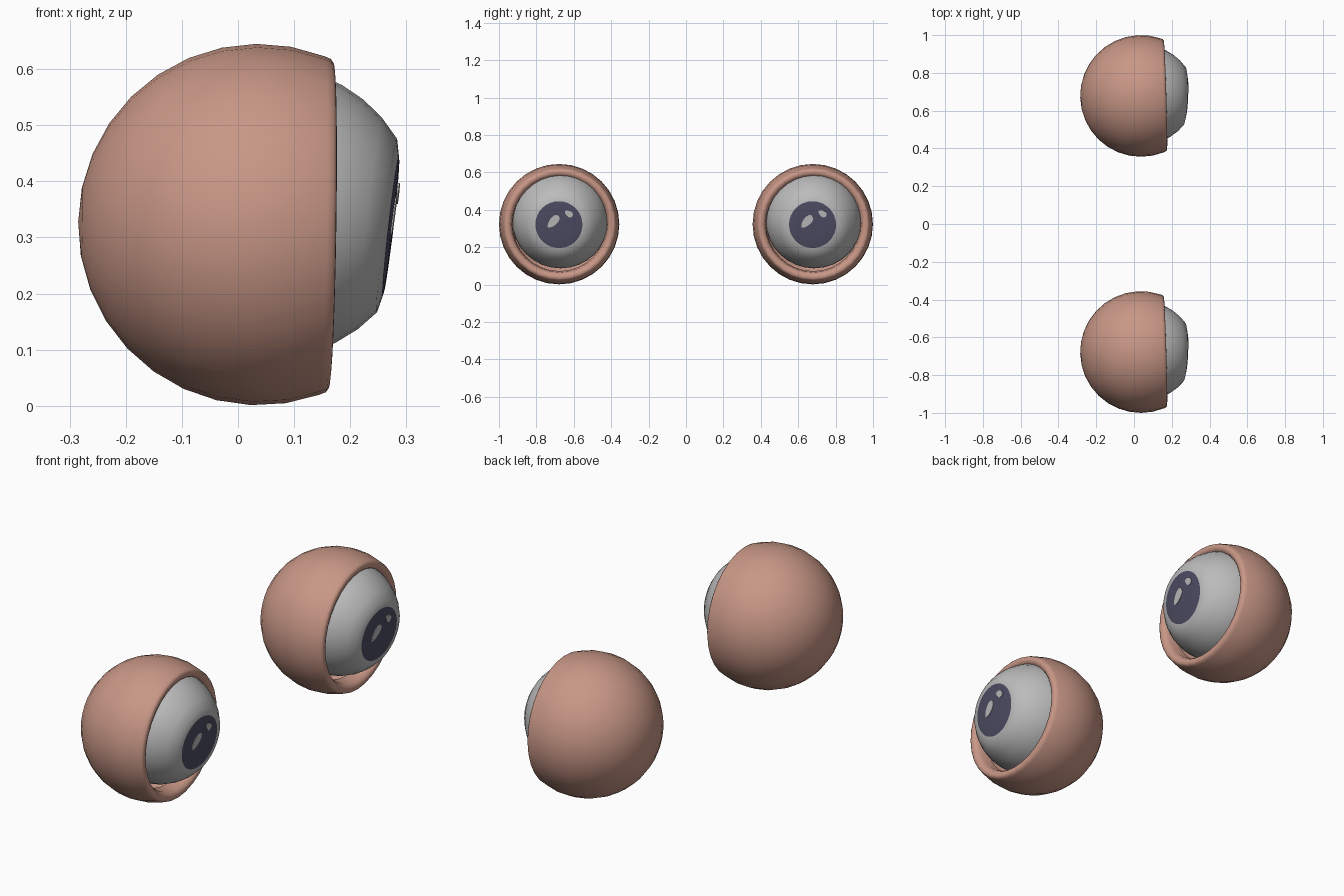
import bpy, bmesh, math
from mathutils import Vector, Euler

if "Cube" in bpy.data.objects:
    bpy.data.objects.remove(bpy.data.objects["Cube"])


def material(name, rgb):
    m = bpy.data.materials.new(name)
    m.diffuse_color = (*rgb, 1)
    m.use_nodes = True
    m.node_tree.nodes["Principled BSDF"].inputs["Base Color"].default_value = m.diffuse_color
    return m


SKIN = material("skin", (0.58, 0.31, 0.24))
WHITE = material("eye_white", (0.50, 0.50, 0.50))
DARK = material("pupil_dark", (0.073, 0.073, 0.125))
SEGS = 32


def make_object(name, bm, mats, loc, rot):
    bmesh.ops.recalc_face_normals(bm, faces=bm.faces[:])
    for f in bm.faces:
        f.smooth = True
    me = bpy.data.meshes.new(name)
    bm.to_mesh(me)
    bm.free()
    for m in mats:
        me.materials.append(m)
    ob = bpy.data.objects.new(name, me)
    ob.location = loc
    ob.rotation_euler = rot
    bpy.context.collection.objects.link(ob)
    return ob


def lathe(profile):
    """Spin (axial, radius) points about the local x axis."""
    bm = bmesh.new()
    rings = []
    for a, r in profile:
        if r < 1e-5:
            rings.append([bm.verts.new((a, 0, 0))] * SEGS)
        else:
            rings.append([bm.verts.new((a, r * math.cos(t), r * math.sin(t)))
                          for t in (2 * math.pi * i / SEGS for i in range(SEGS))])
    for p, q in zip(rings, rings[1:]):
        for i in range(SEGS):
            j = (i + 1) % SEGS
            vs = list(dict.fromkeys((p[i], p[j], q[j], q[i])))
            bm.faces.new(vs)
    return bm


def arc(radius, start, end, n):
    """Circle points from start to end, in degrees away from +x."""
    pts = []
    for i in range(n + 1):
        t = math.radians(start + (end - start) * i / n)
        pts.append((radius * math.cos(t), max(0, radius * math.sin(t))))
    return pts


def glint(name, cy, cz, half_len, half_wid, angle, loc, rot):
    """Thin oval plate lying just in front of the pupil."""
    bm = bmesh.new()
    c, s = math.cos(angle), math.sin(angle)
    vs = []
    for i in range(20):
        t = 2 * math.pi * i / 20
        u = half_len * math.cos(t)
        v = half_wid * math.sin(t) * (1 + 0.25 * math.cos(t))
        vs.append(bm.verts.new((0.2195, cy + u * c - v * s, cz + u * s + v * c)))
    face = bm.faces.new(vs)
    face.normal_update()
    if face.normal.x < 0:
        face.normal_flip()
    ext = bmesh.ops.extrude_face_region(bm, geom=[face])
    moved = [g for g in ext["geom"] if isinstance(g, bmesh.types.BMVert)]
    bmesh.ops.translate(bm, verts=moved, vec=(-0.006, 0, 0))
    ob = make_object(name, bm, [WHITE], loc, rot)
    for p in ob.data.polygons:
        p.use_smooth = False


# Profiles: lid shell with a rolled rim, eyeball with a flattened front
lid_profile = arc(0.322, 180, 69.5, 10) + [
    (0.124, 0.297), (0.129, 0.290), (0.130, 0.279), (0.126, 0.267),
    (0.108, 0.256), (0.060, 0.250)]
ball_profile = arc(0.259, 180, 37, 14) + [
    (0.2135, 0.126), (0.2145, 0.121), (0.217, 0.06), (0.218, 0)]

for side, y in (("left", 0.678), ("right", -0.678)):
    # Eyelid shell
    make_object(side + "_eyelid", lathe(lid_profile), [SKIN],
                Vector((0.037, y, 0.323)), Euler((0, 0.015, 0.03)))

    # Eyeball, with the pupil as the front faces
    loc = Vector((0.060, y + 0.006, 0.345))
    rot = Euler((0, 0.115, -0.035))
    bm = lathe(ball_profile)
    for f in bm.faces:
        f.material_index = 1 if f.calc_center_median().x > 0.2136 else 0
    make_object(side + "_eyeball", bm, [WHITE, DARK], loc, rot)

    # Highlights on the pupil
    glint(side + "_large_glint", -0.030, 0.017, 0.042, 0.021,
          math.radians(48), loc, rot)
    glint(side + "_small_glint", 0.053, 0.060, 0.024, 0.016,
          math.radians(-35), loc, rot)
